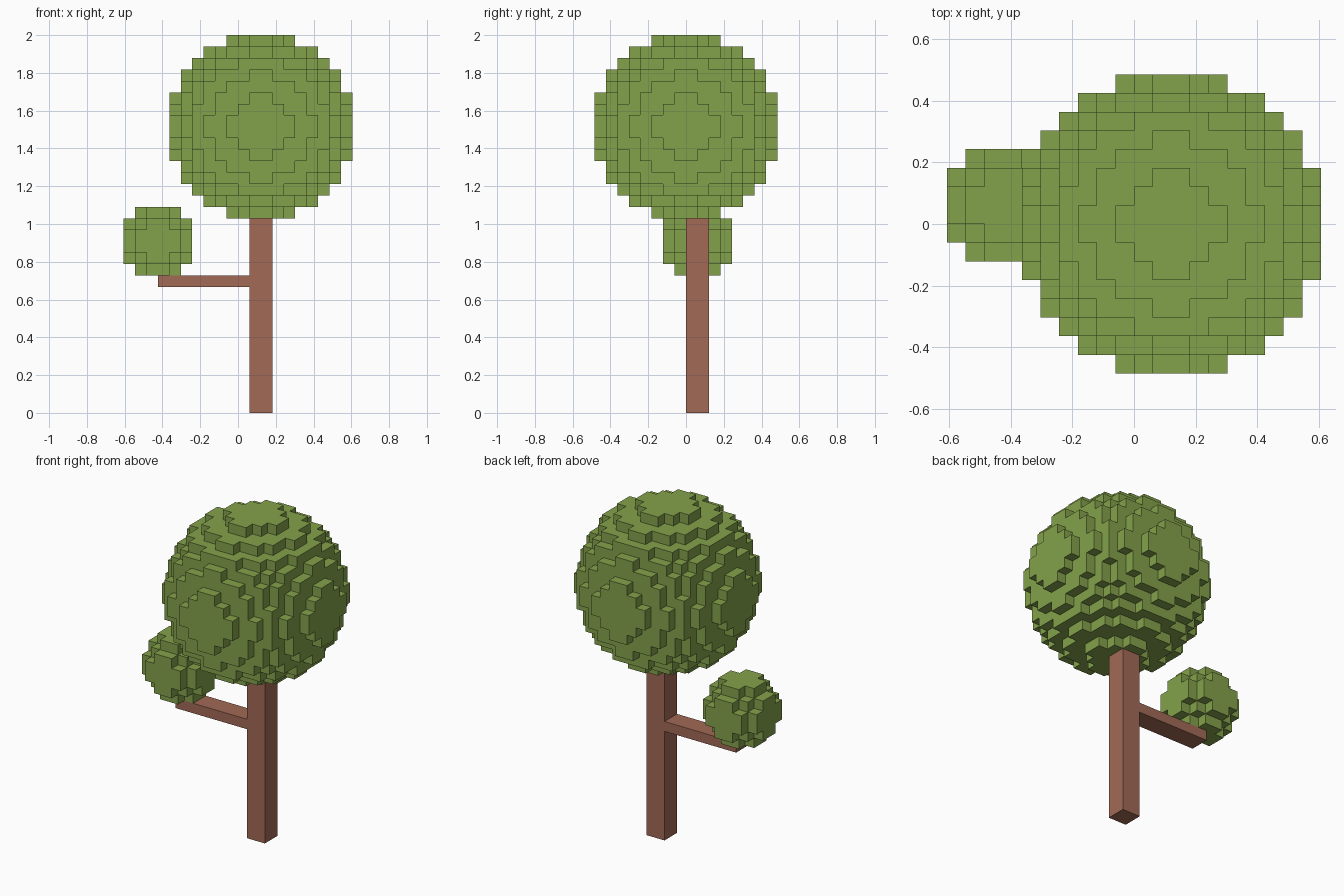
import bpy, bmesh
from mathutils import Vector

if "Cube" in bpy.data.objects:
    bpy.data.objects.remove(bpy.data.objects["Cube"], do_unlink=True)

U = 2 / 33  # edge length of one block; the tree is 33 blocks tall


def make_material(name, colour):
    mat = bpy.data.materials.new(name)
    mat.use_nodes = True
    mat.diffuse_color = colour
    bsdf = mat.node_tree.nodes["Principled BSDF"]
    bsdf.inputs["Base Color"].default_value = colour
    bsdf.inputs["Roughness"].default_value = 0.9
    return mat


leaf_green = make_material("leaf green", (0.231, 0.361, 0.070, 1))
bark_brown = make_material("bark brown", (0.361, 0.144, 0.093, 1))


def finish(name, bm, mat):
    bmesh.ops.recalc_face_normals(bm, faces=bm.faces[:])
    mesh = bpy.data.meshes.new(name)
    bm.to_mesh(mesh)
    bm.free()
    mesh.materials.append(mat)
    obj = bpy.data.objects.new(name, mesh)
    bpy.context.collection.objects.link(obj)
    return obj


def box(name, low, high, mat):
    """Box between two corners given in blocks."""
    low, high = Vector(low), Vector(high)
    bm = bmesh.new()
    bmesh.ops.create_cube(bm, size=1)
    for v in bm.verts:
        v.co = ((low + high) / 2 + v.co * (high - low)) * U
    return finish(name, bm, mat)


def block_ball(name, centre, radius, mat):
    """Ball of blocks: only the outer sides of the filled blocks are built."""
    span = range(-radius, radius)
    filled = {(i, j, k) for i in span for j in span for k in span
              if (Vector((i, j, k)) + Vector((0.5, 0.5, 0.5))).length <= radius}
    bm = bmesh.new()
    corners = {}

    def corner(p):
        if p not in corners:
            corners[p] = bm.verts.new((Vector(centre) + Vector(p)) * U)
        return corners[p]

    for cell in filled:
        for axis in range(3):
            a, b = (axis + 1) % 3, (axis + 2) % 3
            for side in (0, 1):
                neighbour = list(cell)
                neighbour[axis] += 2 * side - 1
                if tuple(neighbour) in filled:
                    continue
                quad = []
                for da, db in ((0, 0), (1, 0), (1, 1), (0, 1)):
                    p = list(cell)
                    p[axis] += side
                    p[a] += da
                    p[b] += db
                    quad.append(corner(tuple(p)))
                bm.faces.new(quad if side else quad[::-1])
    # Merge the flat terraces into larger faces
    bmesh.ops.dissolve_limit(bm, angle_limit=0.01, verts=bm.verts[:],
                             edges=bm.edges[:])
    return finish(name, bm, mat)


# Trunk and side branch
box("trunk", (1, 0, 0), (3, 2, 17), bark_brown)
box("branch", (-7, 0, 11), (1, 2, 12), bark_brown)

# Large crown on the trunk, small leaf cluster on the branch
block_ball("crown", (2, 0, 25), 8, leaf_green)
block_ball("branch_leaves", (-7, 1, 15), 3, leaf_green)
